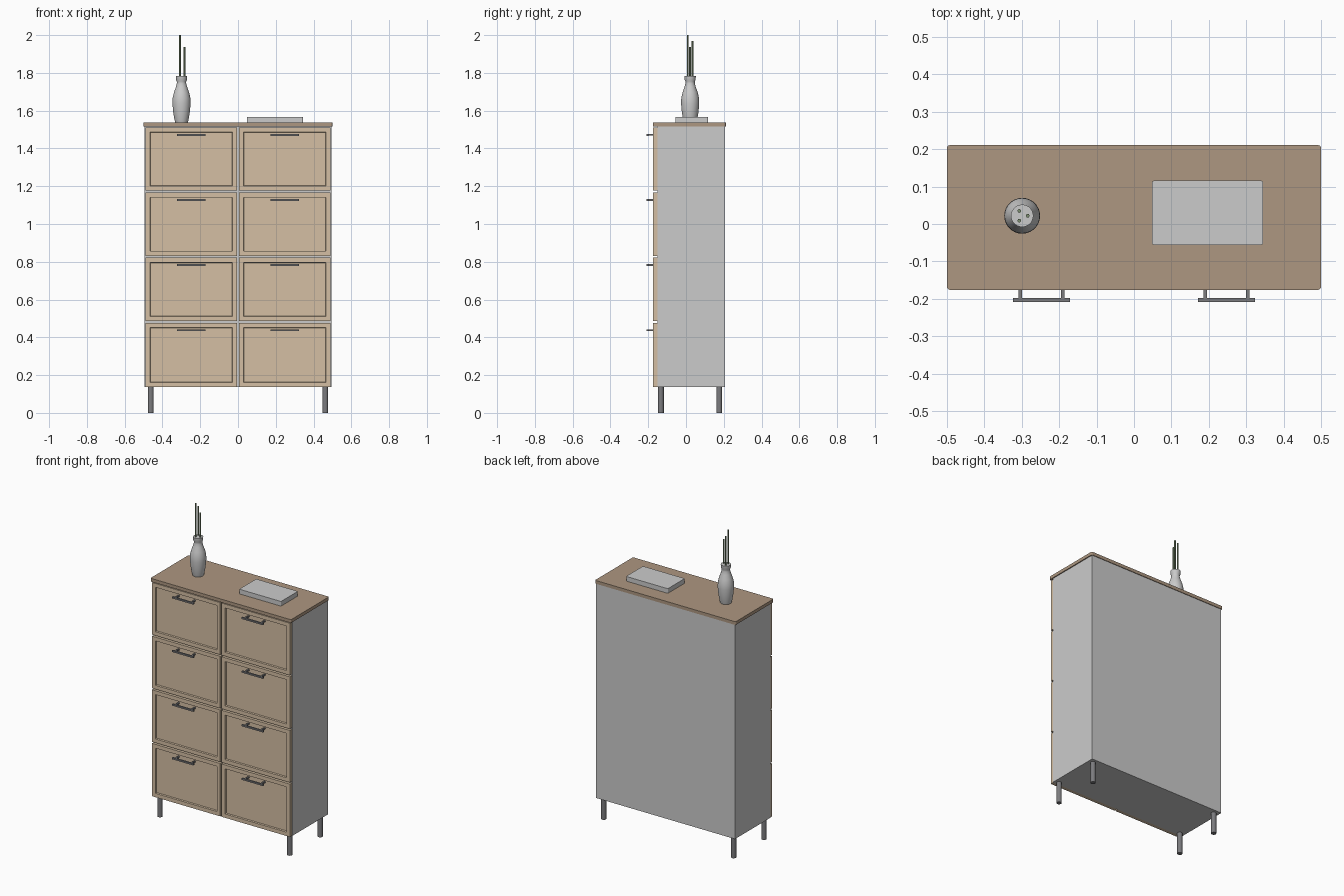
import bpy, bmesh, math
from mathutils import Matrix, Vector

if "Cube" in bpy.data.objects:
    bpy.data.objects.remove(bpy.data.objects["Cube"])


def material(name, r, g, b):
    m = bpy.data.materials.new(name)
    m.diffuse_color = (r, g, b, 1)
    m.use_nodes = True
    m.node_tree.nodes["Principled BSDF"].inputs["Base Color"].default_value = m.diffuse_color
    return m


TAN = material("light_wood", 0.66, 0.52, 0.37)
BROWN = material("dark_wood", 0.42, 0.31, 0.22)
GREY = material("carcass_grey", 0.56, 0.56, 0.56)
METAL = material("dark_metal", 0.20, 0.20, 0.21)
GREEN = material("stem_green", 0.20, 0.27, 0.16)


def finish(bm, name, mat=None):
    bmesh.ops.recalc_face_normals(bm, faces=bm.faces)
    mesh = bpy.data.meshes.new(name)
    bm.to_mesh(mesh)
    bm.free()
    ob = bpy.data.objects.new(name, mesh)
    bpy.context.collection.objects.link(ob)
    if mat:
        mesh.materials.append(mat)
    return ob


def add_box(bm, x, y, z):
    size = Vector((x[1] - x[0], y[1] - y[0], z[1] - z[0]))
    mid = Vector((sum(x) / 2, sum(y) / 2, sum(z) / 2))
    bmesh.ops.create_cube(bm, size=1,
                          matrix=Matrix.Translation(mid) @ Matrix.Diagonal((*size, 1)))


def add_rod(bm, x, y, z0, z1, r, sides):
    bmesh.ops.create_cone(bm, cap_ends=True, segments=sides, radius1=r, radius2=r,
                          depth=z1 - z0, matrix=Matrix.Translation((x, y, (z0 + z1) / 2)))


def box(name, x, y, z, mat=None, corner=0):
    bm = bmesh.new()
    add_box(bm, x, y, z)
    if corner:  # round the upright edges
        upright = [e for e in bm.edges if abs(e.verts[0].co.z - e.verts[1].co.z) > 1e-4]
        bmesh.ops.bevel(bm, geom=upright, offset=corner, segments=3,
                        profile=0.5, affect='EDGES')
    return finish(bm, name, mat)


def smooth(ob):
    bpy.ops.object.select_all(action='DESELECT')
    ob.select_set(True)
    bpy.context.view_layer.objects.active = ob
    bpy.ops.object.shade_smooth_by_angle(angle=math.radians(35))


BASE, TOP = 0.137, 1.516
DECK = 1.537

# carcass and top board
box("carcass", (-0.494, 0.494), (-0.152, 0.207), (BASE, TOP), GREY)
box("top_board", (-0.5, 0.5), (-0.176, 0.211), (TOP, DECK), BROWN, 0.008)

# drawer fronts with a recessed panel, each with a bar handle
pitch = (TOP - BASE) / 4
for row in range(4):
    z0 = BASE + row * pitch + (0.005 if row else 0)
    z1 = BASE + (row + 1) * pitch - 0.005
    for side, cx in (("left", -0.2475), ("right", 0.2475)):
        bm = bmesh.new()
        add_box(bm, (cx - 0.243, cx + 0.243), (-0.174, -0.152), (z0, z1))
        bm.normal_update()
        front = [f for f in bm.faces if f.normal.y < -0.9]
        bmesh.ops.inset_region(bm, faces=front, thickness=0.035)
        bmesh.ops.inset_region(bm, faces=front, thickness=0.003, depth=-0.01)
        finish(bm, f"drawer_front_{side}_{row + 1}", TAN)

        hz = BASE + (row + 1) * pitch - 0.044
        bm = bmesh.new()
        add_box(bm, (cx - 0.076, cx + 0.076), (-0.209, -0.198), (hz - 0.005, hz + 0.005))
        for s in (-1, 1):
            px = cx + s * 0.057
            add_box(bm, (px - 0.0045, px + 0.0045), (-0.199, -0.163),
                    (hz - 0.0045, hz + 0.0045))
        finish(bm, f"handle_{side}_{row + 1}", METAL)

# legs
for side, x in (("left", -0.462), ("right", 0.462)):
    for end, y in (("front", -0.133), ("back", 0.176)):
        bm = bmesh.new()
        add_rod(bm, x, y, 0, BASE + 0.003, 0.0155, 20)
        smooth(finish(bm, f"{end}_leg_{side}", METAL))

# vase, turned from a profile of (radius, height)
VX, VY = -0.299, 0.022
profile = [(0, 0), (0.033, 0), (0.037, 0.014), (0.044, 0.055), (0.048, 0.100),
           (0.047, 0.130), (0.040, 0.160), (0.030, 0.188), (0.025, 0.207),
           (0.025, 0.217), (0.029, 0.226), (0.030, 0.246), (0, 0.246)]
bm = bmesh.new()
verts = [bm.verts.new((VX + r, VY, DECK + z)) for r, z in profile]
edges = [bm.edges.new(pair) for pair in zip(verts, verts[1:])]
bmesh.ops.spin(bm, geom=verts + edges, cent=(VX, VY, 0), axis=(0, 0, 1),
               angle=math.tau, steps=28)
bmesh.ops.remove_doubles(bm, verts=bm.verts, dist=1e-5)
smooth(finish(bm, "vase"))

# three stems standing in the vase
for i, height in enumerate((1.938, 1.969, 2.0)):
    a = i * math.tau / 3
    bm = bmesh.new()
    add_rod(bm, VX + 0.015 * math.cos(a), VY + 0.015 * math.sin(a),
            1.74, height, 0.005, 10)
    smooth(finish(bm, f"stem_{i + 1}", GREEN))

# book lying on the top
box("book", (0.048, 0.345), (-0.056, 0.116), (DECK, 1.567), None, 0.006)
